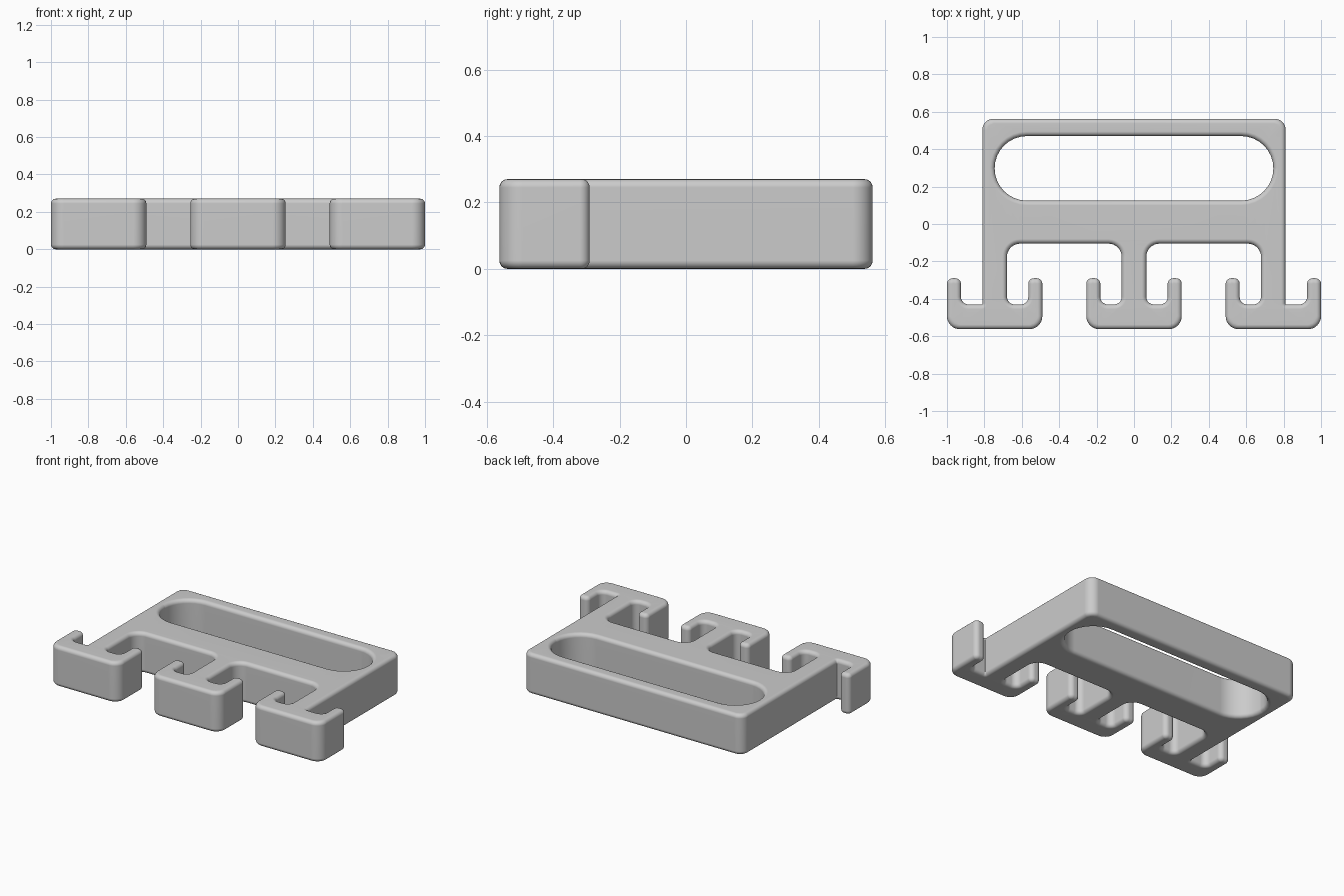
import bpy
import bmesh
from math import sin, cos, pi, radians
from mathutils import Vector

if "Cube" in bpy.data.objects:
    bpy.data.objects.remove(bpy.data.objects["Cube"], do_unlink=True)

HEIGHT = 0.27
EDGE = 0.025                    # rounding of top and bottom edges
BACK, FRONT = 0.5625, -0.5625
TIP, FLOOR, ARCH = -0.29, -0.43, -0.105
HALF, INNER, STEM = 0.255, 0.18, 0.066
HOOK_X = 1 - HALF
BIG, MID, SMALL = 0.07, 0.04, 0.03
CORNER_STEPS, EDGE_STEPS = 8, 5


def hook_side(centre, stem_radius):
    """Right half of a hook, from its front corner up to the stem."""
    side = [(HALF, FRONT, BIG), (HALF, TIP, SMALL), (INNER, TIP, SMALL),
            (INNER, FLOOR, MID), (STEM, FLOOR, stem_radius)]
    return [(centre + x, y, r) for x, y, r in side]


def mirrored(corners, centre=0.0):
    return [(2 * centre - x, y, r) for x, y, r in reversed(corners)]


def rounded(corners):
    """Round square corners; give positions and outward normals, solid on the left."""
    result = []
    count = len(corners)
    for i, (x, y, r) in enumerate(corners):
        p = Vector((x, y))
        u = (p - Vector(corners[i - 1][:2])).normalized()
        v = (Vector(corners[(i + 1) % count][:2]) - p).normalized()
        turn = 1 if u.x * v.y - u.y * v.x > 0 else -1
        centre = p + r * (v - u)
        for k in range(CORNER_STEPS + 1):
            t = k / CORNER_STEPS * pi / 2
            n = Vector((u.y, -u.x)) * cos(t) + Vector((v.y, -v.x)) * sin(t)
            result.append((centre + turn * r * n, n))
    return result


# Hanger outline: half of it, then its mirror image
half = hook_side(0, MID)
half += [(STEM, ARCH, BIG), (HOOK_X - STEM, ARCH, BIG)]
half += mirrored(hook_side(HOOK_X, MID), HOOK_X)
half += hook_side(HOOK_X, 0.005)
half += [(HOOK_X + STEM, BACK, 0.06)]
outline = half + mirrored(half)

# Handle slot, running clockwise so that the solid lies outside it
slot_x, slot_front, slot_back = 0.745, 0.125, 0.47
slot_r = (slot_back - slot_front) / 2 - 0.0005
slot = [(-slot_x, slot_front, slot_r), (-slot_x, slot_back, slot_r),
        (slot_x, slot_back, slot_r), (slot_x, slot_front, slot_r)]

# Inset and height of each ring, with rounded edges at both ends
lower = []
for k in range(EDGE_STEPS + 1):
    a = pi / 2 * (1 - k / EDGE_STEPS)
    lower.append((EDGE * (1 - cos(a)), EDGE * (1 - sin(a))))
levels = lower + [(d, HEIGHT - z) for d, z in reversed(lower)]

# Walls lofted through the rings
bm = bmesh.new()
caps = ([], [])
for corners in (outline, slot):
    loop = rounded(corners)
    count = len(loop)
    rings = [[bm.verts.new((*(p - d * n), z)) for p, n in loop] for d, z in levels]
    for a, b in zip(rings, rings[1:]):
        for i in range(count):
            j = (i + 1) % count
            bm.faces.new((a[i], a[j], b[j], b[i]))
    for cap, ring in zip(caps, (rings[0], rings[-1])):
        cap += [bm.edges.get((ring[i - 1], ring[i])) for i in range(count)]

# Flat top and bottom, leaving the slot open
for cap, direction in zip(caps, (-1, 1)):
    bmesh.ops.triangle_fill(bm, use_beauty=True, edges=cap, normal=(0, 0, direction))
bmesh.ops.recalc_face_normals(bm, faces=bm.faces[:])

mesh = bpy.data.meshes.new("hook_hanger")
bm.to_mesh(mesh)
bm.free()
hanger = bpy.data.objects.new("hook_hanger", mesh)
bpy.context.collection.objects.link(hanger)

# Grey plastic
grey = bpy.data.materials.new("light_grey")
grey.use_nodes = True
colour = (0.6, 0.6, 0.6, 1)
grey.diffuse_color = colour
grey.node_tree.nodes["Principled BSDF"].inputs["Base Color"].default_value = colour
mesh.materials.append(grey)

# Smooth shading that keeps the large faces flat
bpy.ops.object.select_all(action="DESELECT")
hanger.select_set(True)
bpy.context.view_layer.objects.active = hanger
bpy.ops.object.shade_smooth_by_angle(angle=radians(40))
weighted = hanger.modifiers.new("weighted_normals", "WEIGHTED_NORMAL")
weighted.keep_sharp = True
